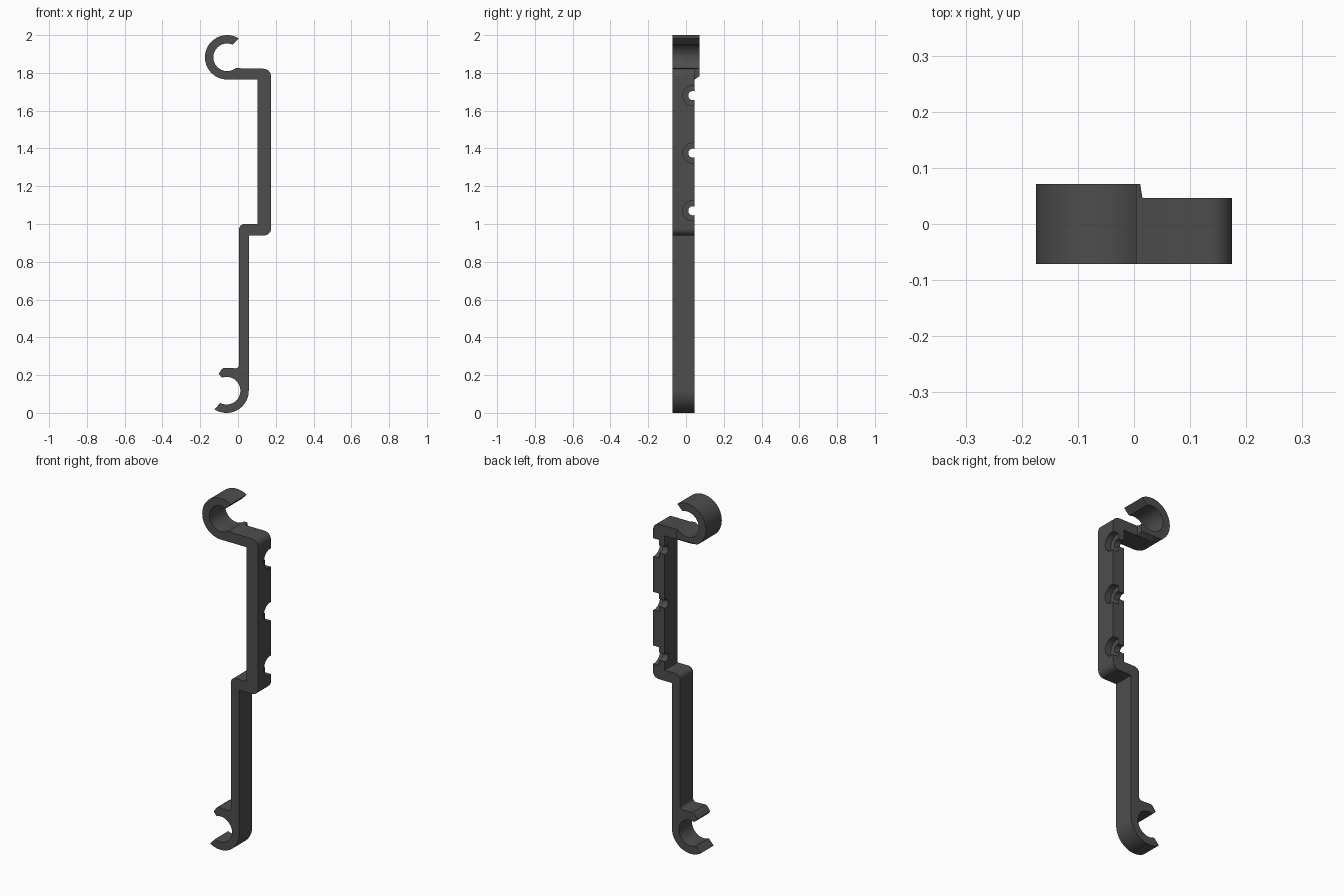
import bpy, bmesh, math
from mathutils import Vector

if "Cube" in bpy.data.objects:
    bpy.data.objects.remove(bpy.data.objects["Cube"])

FRONT, BACK, HOOK_BACK = -0.0715, 0.046, 0.0715
TOP, LOW = (-0.0575, 1.8825), (-0.0605, 0.1175)   # hook centres
R_OUT, R_IN = 0.1175, 0.073

grey = bpy.data.materials.new("dark grey")
grey.diffuse_color = (0.075, 0.075, 0.075, 1)
grey.use_nodes = True
grey.node_tree.nodes["Principled BSDF"].inputs["Base Color"].default_value = grey.diffuse_color


def arc(c, r, a0, a1, n=32):
    angles = [math.radians(a0 + (a1 - a0) * i / n) for i in range(n + 1)]
    return [(c[0] + r * math.cos(a), c[1] + r * math.sin(a)) for a in angles]


def fillet(prev, corner, nxt, r, n=8):
    """Rounded right-angle corner."""
    p = Vector(corner)
    u = (Vector(prev) - p).normalized()
    v = (Vector(nxt) - p).normalized()
    c = p + (u + v) * r
    return [tuple(c - v * r * math.cos(t) - u * r * math.sin(t))
            for t in (math.pi / 2 * i / n for i in range(n + 1))]


def loft(name, front, back, y0, y1):
    """Solid between two matching outlines in the xz plane."""
    bm = bmesh.new()
    a = [bm.verts.new((x, y0, z)) for x, z in front]
    b = [bm.verts.new((x, y1, z)) for x, z in back]
    bm.faces.new(a)
    bm.faces.new(b[::-1])
    for i in range(len(a)):
        j = (i + 1) % len(a)
        bm.faces.new((a[j], a[i], b[i], b[j]))
    bmesh.ops.recalc_face_normals(bm, faces=bm.faces[:])
    me = bpy.data.meshes.new(name)
    bm.to_mesh(me)
    bm.free()
    me.materials.append(grey)
    ob = bpy.data.objects.new(name, me)
    bpy.context.collection.objects.link(ob)
    return ob


def smooth(ob):
    bpy.ops.object.select_all(action='DESELECT')
    ob.select_set(True)
    bpy.context.view_layer.objects.active = ob
    bpy.ops.object.shade_smooth_by_angle(angle=math.radians(30))


# Stepped bar with an open hook at each end
outline = arc(TOP, R_OUT, 58, 270, 48)
outline += [(0.103, 1.765)]
outline += [(0.103, 1.0)]
outline += fillet((0.103, 1.0), (0.005, 1.0), (0.005, 0.3), 0.03)
outline += fillet((0.005, 1.0), (0.005, 0.236), (-0.07, 0.236), 0.018)
outline += [(-0.075, 0.239), (-0.086, 0.232), (-0.103, 0.207), (-0.088, 0.19)]
outline += arc(LOW, R_IN, 108, -117, 48)
outline += arc(LOW, R_OUT, -123, 0, 28)
outline += [(0.057, 0.94)]
outline += fillet((0.057, 0.94), (0.175, 0.94), (0.175, 1.8), 0.035)
outline += fillet((0.175, 1.0), (0.175, 1.822), (0.0, 1.822), 0.04)
lip = [(0.02, 1.822), (0.008, 1.826), (-0.004, 1.826)]
inner = arc(TOP, R_IN, -52, -294, 52)
outline += lip + inner
bar = loft("hook_bar", outline, outline, FRONT, BACK)

# Upper hook reaches further back, with a slanted end and lower edge
hook = arc(TOP, R_OUT, 58, 270, 48) + [(0.015, 1.765), (0.015, 1.823)] + lip[1:] + inner
hook_rear = [(min(x, 0.011), max(z, 1.783)) for x, z in hook]
rear = loft("upper_hook_rear", hook, hook_rear, BACK, HOOK_BACK)

# Three stepped notches in the back edge of the upper bar
for z in (1.68, 1.375, 1.07):
    for r, x0, x1 in ((0.024, 0.05, 0.16), (0.053, 0.139, 0.22)):
        bpy.ops.mesh.primitive_cylinder_add(
            vertices=40, radius=r, depth=x1 - x0,
            location=((x0 + x1) / 2, 0.036, z), rotation=(0, math.pi / 2, 0))
        cutter = bpy.context.object
        cutter.name = "notch_cutter"
        mod = bar.modifiers.new("notch", 'BOOLEAN')
        mod.operation, mod.solver, mod.object = 'DIFFERENCE', 'EXACT', cutter
        bpy.context.view_layer.objects.active = bar
        bpy.ops.object.modifier_apply(modifier=mod.name)
        bpy.data.objects.remove(cutter)

for ob in (bar, rear):
    smooth(ob)
